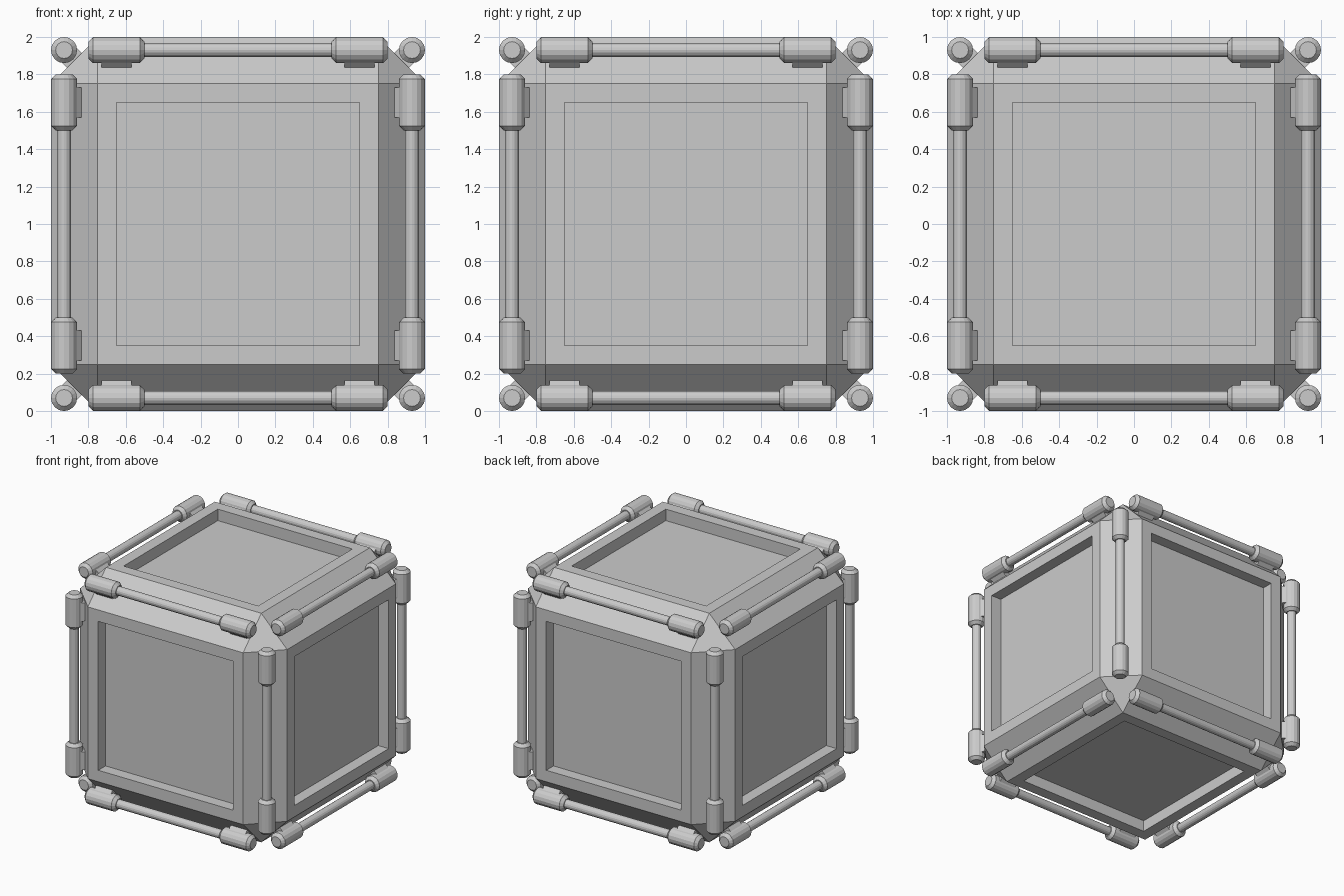
import bpy, bmesh, math
from mathutils import Matrix, Vector

if "Cube" in bpy.data.objects:
    bpy.data.objects.remove(bpy.data.objects["Cube"])

grey = bpy.data.materials.new("plain grey")
grey.diffuse_color = (0.6, 0.6, 0.6, 1)
grey.use_nodes = True
grey.node_tree.nodes["Principled BSDF"].inputs["Base Color"].default_value = grey.diffuse_color


def to_mesh(bm, name):
    bmesh.ops.recalc_face_normals(bm, faces=bm.faces)
    me = bpy.data.meshes.new(name)
    bm.to_mesh(me)
    bm.free()
    me.materials.append(grey)
    return me


def place(me, name, matrix):
    ob = bpy.data.objects.new(name, me)
    ob.matrix_world = matrix
    bpy.context.collection.objects.link(ob)


def lathe(bm, profile, centre, sides=16):
    """Solid of revolution about z from (radius, height) pairs."""
    rings = [[bm.verts.new((centre[0] + r * math.cos(2 * math.pi * i / sides),
                            centre[1] + r * math.sin(2 * math.pi * i / sides), z))
              for i in range(sides)] for r, z in profile]
    for a, b in zip(rings, rings[1:]):
        for i in range(sides):
            j = (i + 1) % sides
            bm.faces.new((a[i], a[j], b[j], b[i]))
    bm.faces.new(rings[0])
    bm.faces.new(rings[-1])


UP = Matrix.Translation((0, 0, 1))
EDGE = 0.93       # rod axis distance from the middle on both axes

# Crate body: chamfered cube with a sunken panel on each side
bm = bmesh.new()
bmesh.ops.create_cube(bm, size=2)
bmesh.ops.bevel(bm, geom=bm.edges[:], offset=0.25, offset_type='OFFSET',
                segments=1, profile=0.5, affect='EDGES')
bm.normal_update()
sides = [f for f in bm.faces if max(abs(c) for c in f.normal) > 0.99]
bmesh.ops.inset_individual(bm, faces=sides, thickness=0.1, use_even_offset=True)
bm.normal_update()
panels = bmesh.ops.extrude_discrete_faces(bm, faces=sides)["faces"]
for f in panels:
    c = f.calc_center_median()
    axis = max(range(3), key=lambda k: abs(c[k]))
    shift = Vector((0, 0, 0))
    shift[axis] = -math.copysign(0.1, c[axis])
    bmesh.ops.translate(bm, verts=f.verts[:], vec=shift)
place(to_mesh(bm, "crate_body"), "crate_body", UP)

# Thin rod along one edge
bm = bmesh.new()
lathe(bm, [(0.0375, -0.55), (0.0375, 0.55)], (EDGE, EDGE))
rod = to_mesh(bm, "edge_rod")

# Bevelled sleeves at both rod ends
bm = bmesh.new()
for s in (-1, 1):
    lathe(bm, [(0.045, s * 0.5), (0.07, s * 0.525), (0.07, s * 0.775), (0.045, s * 0.8)],
          (EDGE, EDGE))
sleeves = to_mesh(bm, "rod_sleeves")

# Small mounts between the sleeves and the chamfer
bm = bmesh.new()
for s in (-1, 1):
    bmesh.ops.create_cube(bm, size=1, matrix=Matrix.Rotation(math.pi / 4, 4, 'Z')
                          @ Matrix.Translation((1.26, 0, s * 0.65))
                          @ Matrix.Diagonal((0.08, 0.112, 0.16, 1)))
mounts = to_mesh(bm, "sleeve_mounts")

# Repeat on all twelve edges
bases = {"vertical": Matrix.Identity(4),
         "depth": Matrix.Rotation(math.pi / 2, 4, 'X'),
         "width": Matrix.Rotation(math.pi / 2, 4, 'Y')}
for label, base in bases.items():
    for k in range(4):
        m = UP @ base @ Matrix.Rotation(k * math.pi / 2, 4, 'Z')
        for me in (rod, sleeves, mounts):
            place(me, f"{label}_{me.name}_{k + 1}", m)
